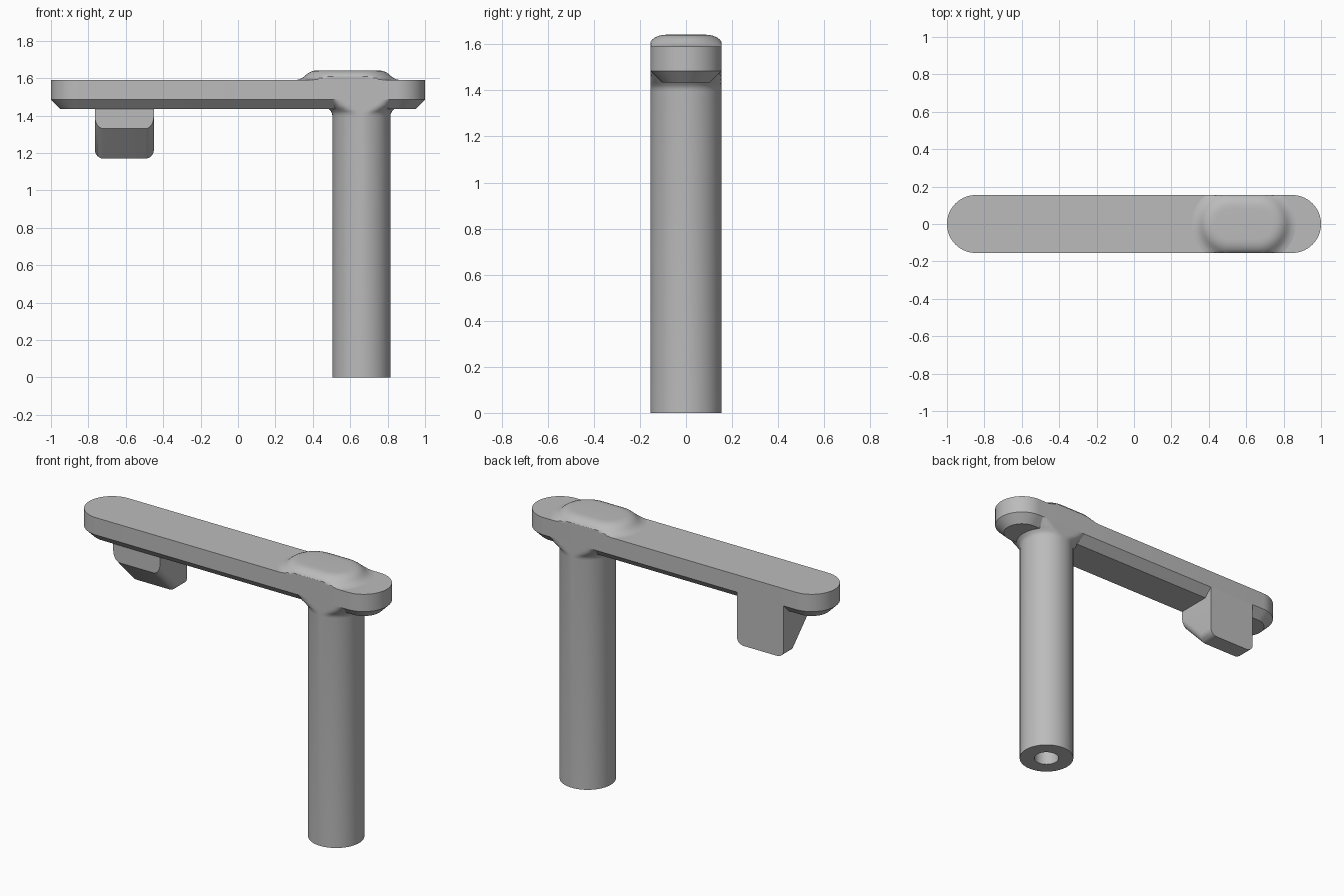
import bpy, bmesh
from math import sin, cos, pi

cube = bpy.data.objects.get("Cube")
if cube:
    bpy.data.objects.remove(cube, do_unlink=True)

HALF = 0.155          # half width shared by every part
BAR_TOP, BAR_EDGE, BAR_BOTTOM = 1.59, 1.485, 1.435

grey = bpy.data.materials.new("plain grey")
grey.use_nodes = True
colour = (0.5, 0.5, 0.5, 1)
grey.diffuse_color = colour
grey.node_tree.nodes["Principled BSDF"].inputs["Base Color"].default_value = colour


def finish(name, bm):
    """Turn a bmesh into a smooth-by-angle object."""
    bmesh.ops.recalc_face_normals(bm, faces=bm.faces[:])
    mesh = bpy.data.meshes.new(name)
    bm.to_mesh(mesh)
    bm.free()
    mesh.materials.append(grey)
    obj = bpy.data.objects.new(name, mesh)
    bpy.context.collection.objects.link(obj)
    bpy.ops.object.select_all(action='DESELECT')
    obj.select_set(True)
    bpy.context.view_layer.objects.active = obj
    bpy.ops.object.shade_smooth_by_angle(angle=pi / 6)
    return obj


def loft(name, x0, x1, rings, steps=32):
    """Stack slot-shaped rings (radius, z), trimmed to the shared width."""
    bm = bmesh.new()
    loops = []
    for r, z in rings:
        loop = []
        for centre, start in ((x1, -pi / 2), (x0, pi / 2)):
            for i in range(steps + 1):
                a = start + pi * i / steps
                y = max(-HALF, min(HALF, r * sin(a)))
                loop.append(bm.verts.new((centre + r * cos(a), y, z)))
        loops.append(loop)
    n = len(loops[0])
    for low, high in zip(loops, loops[1:]):
        for i in range(n):
            j = (i + 1) % n
            bm.faces.new((low[i], low[j], high[j], high[i]))
    bm.faces.new(loops[0])
    bm.faces.new(loops[-1])
    bmesh.ops.remove_doubles(bm, verts=bm.verts[:], dist=1e-5)
    return finish(name, bm)


# Flat bar with round ends and a chamfered underside
loft("bar", -1 + HALF, 1 - HALF,
     [(HALF - 0.05, BAR_BOTTOM), (HALF, BAR_EDGE), (HALF, BAR_TOP)])

# Raised pad with a soft edge, on top of the bar
loft("top_pad", 0.515, 0.66,
     [(0.205, BAR_TOP), (0.188, 1.593), (0.173, 1.6), (0.16, 1.609),
      (0.148, 1.62), (0.134, 1.63), (0.118, 1.637), (0.1, 1.641), (0.08, 1.642)])

# Hollow-ended post that flares into the bar
loft("post", 0.66, 0.66,
     [(0.07, 0.4), (0.07, 0), (HALF, 0), (HALF, 1.395), (0.157, 1.41),
      (0.163, 1.422), (0.175, 1.435), (0.195, 1.457), (0.222, BAR_EDGE)])

# Hook: wedge-nosed block, flush with the back of the bar
bm = bmesh.new()
profile = [(HALF, BAR_EDGE), (HALF, 1.17), (0.05, 1.17),
           (-0.105, 1.33), (-0.105, BAR_EDGE)]
sides = [[bm.verts.new((x, y, z)) for y, z in profile] for x in (-0.765, -0.45)]
for side in sides:
    bm.faces.new(side)
for i in range(len(profile)):
    j = (i + 1) % len(profile)
    bm.faces.new((sides[0][i], sides[0][j], sides[1][j], sides[1][i]))
bm.edges.ensure_lookup_table()
rounded = [bm.edges.get((s[i], s[i + 1])) for s in sides for i in (1, 2)]
bmesh.ops.recalc_face_normals(bm, faces=bm.faces[:])
bmesh.ops.bevel(bm, geom=rounded, offset=0.045, segments=6, profile=0.5,
                affect='EDGES', clamp_overlap=True)
finish("hook", bm)
